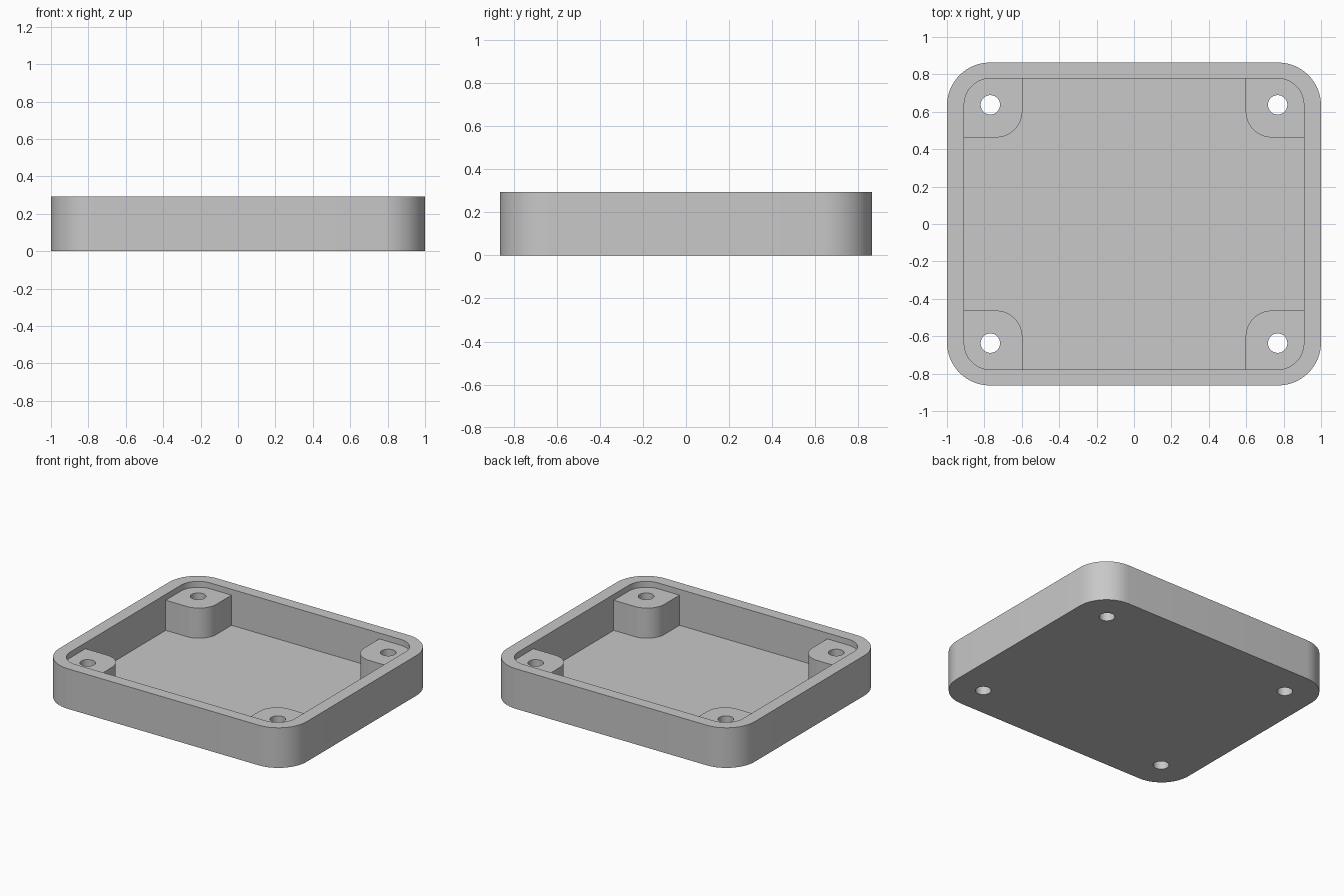
import bpy, bmesh
from math import sin, cos, pi, radians

cube = bpy.data.objects.get("Cube")
if cube:
    bpy.data.objects.remove(cube, do_unlink=True)

HX, HY, H = 1.0, 0.863, 0.293        # outer half sizes and height
IX, IY = 0.908, 0.778                # inner half sizes
PX, PY = 0.597, 0.463                # inward faces of the corner posts
FLOOR, POST_TOP = 0.03, 0.25
R_OUT, R_IN, R_HOLE = 0.23, 0.14, 0.052
STEPS = 16

grey = bpy.data.materials.new("light grey")
grey.use_nodes = True
grey.diffuse_color = (0.58, 0.58, 0.58, 1)
grey.node_tree.nodes["Principled BSDF"].inputs["Base Color"].default_value = grey.diffuse_color


def arc(cx, cy, r, start, end, steps=STEPS):
    angles = [start + (end - start) * i / steps for i in range(steps + 1)]
    return [(cx + r * cos(a), cy + r * sin(a)) for a in angles]


def mirror_quadrant(points):
    """Continue a first-quadrant outline around both axes."""
    back = points[::-1]
    return (points + [(-x, y) for x, y in back]
            + [(-x, -y) for x, y in points] + [(x, -y) for x, y in back])


def rounded_rect(hx, hy, r):
    return mirror_quadrant(arc(hx - r, hy - r, r, 0, pi / 2))


def prism(name, outline, z0, z1):
    bm = bmesh.new()
    face = bm.faces.new([bm.verts.new((x, y, z0)) for x, y in outline])
    new = bmesh.ops.extrude_face_region(bm, geom=[face])["geom"]
    bmesh.ops.translate(bm, vec=(0, 0, z1 - z0),
                        verts=[v for v in new if isinstance(v, bmesh.types.BMVert)])
    bmesh.ops.recalc_face_normals(bm, faces=bm.faces)
    mesh = bpy.data.meshes.new(name)
    bm.to_mesh(mesh)
    bm.free()
    mesh.materials.append(grey)
    obj = bpy.data.objects.new(name, mesh)
    bpy.context.collection.objects.link(obj)
    return obj


def cut(target, cutter):
    cutter.hide_render = True
    mod = target.modifiers.new("cut", 'BOOLEAN')
    mod.operation = 'DIFFERENCE'
    mod.solver = 'EXACT'
    mod.object = cutter
    bpy.context.view_layer.objects.active = target
    bpy.ops.object.modifier_apply(modifier=mod.name)
    bpy.data.objects.remove(cutter, do_unlink=True)


# Solid rounded block
tray = prism("tray", rounded_rect(HX, HY, R_OUT), 0, H)

# Deep pocket, leaving a rounded post in every corner
post_edge = arc(PX + R_IN, PY + R_IN, R_IN, 1.5 * pi, pi)
pocket = mirror_quadrant([(IX, PY)] + post_edge + [(PX, IY)])
cut(tray, prism("pocket_cutter", pocket, FLOOR, H + 0.1))

# Shallow recess above the posts
cut(tray, prism("recess_cutter", rounded_rect(IX, IY, R_IN), POST_TOP, H + 0.1))

# Screw holes through the posts
for sx in (-1, 1):
    for sy in (-1, 1):
        circle = arc(sx * 0.768, sy * 0.637, R_HOLE, 0, 2 * pi, 32)[:-1]
        cut(tray, prism("hole_cutter", circle, -0.1, H + 0.1))

# Smooth rounded walls with sharp rims
bpy.ops.object.select_all(action='DESELECT')
tray.select_set(True)
bpy.context.view_layer.objects.active = tray
bpy.ops.object.shade_smooth_by_angle(angle=radians(30))
